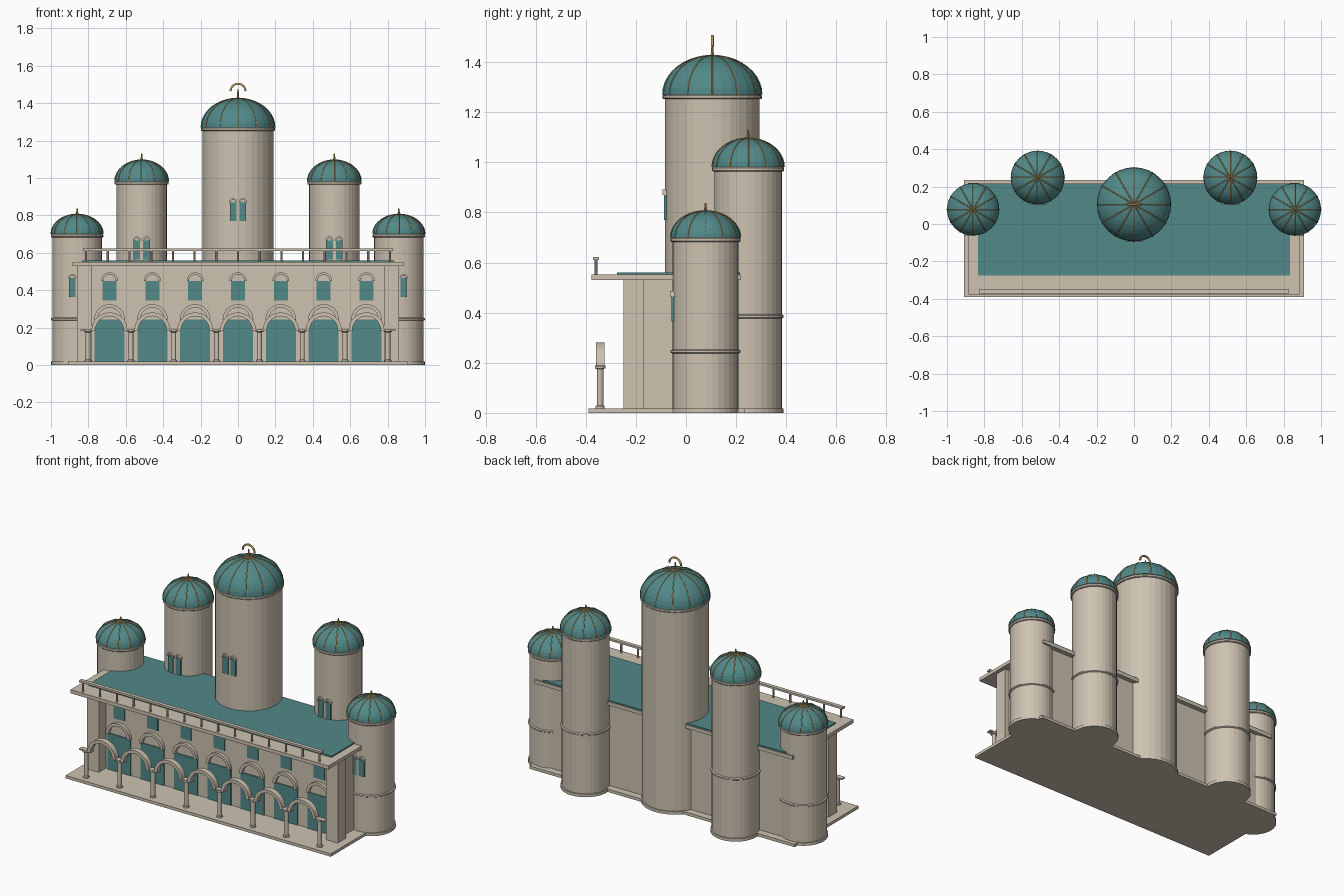
import bpy, bmesh, math
from math import pi, sin, cos

cube = bpy.data.objects.get("Cube")
if cube:
    bpy.data.objects.remove(cube, do_unlink=True)


def material(name, rgb):
    m = bpy.data.materials.new(name)
    m.use_nodes = True
    m.diffuse_color = (*rgb, 1)
    m.node_tree.nodes["Principled BSDF"].inputs["Base Color"].default_value = (*rgb, 1)
    return m


STONE = material("pale_stone", (0.61, 0.54, 0.44))
TEAL = material("teal", (0.085, 0.25, 0.25))
GOLD = material("gold", (0.56, 0.34, 0.12))


def finish(name, bm, mat):
    bmesh.ops.recalc_face_normals(bm, faces=bm.faces)
    mesh = bpy.data.meshes.new(name)
    bm.to_mesh(mesh)
    bm.free()
    mesh.materials.append(mat)
    ob = bpy.data.objects.new(name, mesh)
    bpy.context.collection.objects.link(ob)
    return ob


def box(name, x, y, z, mat=STONE):
    """Box from (min, max) ranges on each axis."""
    bm = bmesh.new()
    bmesh.ops.create_cube(bm, size=1)
    for v in bm.verts:
        v.co = [r[0] + (c + 0.5) * (r[1] - r[0]) for r, c in zip((x, y, z), v.co)]
    return finish(name, bm, mat)


def lathe(name, x, y, profile, mat=STONE, sides=32):
    """Turned solid from (radius, height) points, closed at both ends."""
    bm = bmesh.new()
    rings = [[bm.verts.new((x + r * sin(2 * pi * i / sides), y + r * cos(2 * pi * i / sides), z))
              for i in range(sides)] for r, z in profile]
    for a, b in zip(rings, rings[1:]):
        for i in range(sides):
            j = (i + 1) % sides
            bm.faces.new((a[i], a[j], b[j], b[i]))
    bm.faces.new(rings[0])
    bm.faces.new(rings[-1])
    return finish(name, bm, mat)


def arch(name, x, z, inner, outer, y, steps=16):
    """Half-round band facing the front, y is a (front, back) range."""
    bm = bmesh.new()
    rows = []
    for i in range(steps + 1):
        a = pi * i / steps
        rows.append([bm.verts.new((x + r * cos(a), d, z + r * sin(a)))
                     for r, d in ((inner, y[0]), (outer, y[0]), (outer, y[1]), (inner, y[1]))])
    for a, b in zip(rows, rows[1:]):
        for i in range(4):
            j = (i + 1) % 4
            bm.faces.new((a[i], a[j], b[j], b[i]))
    bm.faces.new(rows[0])
    bm.faces.new(rows[-1])
    return finish(name, bm, STONE)


def tubes(name, paths, radius, mat):
    cu = bpy.data.curves.new(name, "CURVE")
    cu.dimensions = "3D"
    cu.bevel_depth = radius
    cu.bevel_resolution = 1
    cu.use_fill_caps = True
    for path in paths:
        s = cu.splines.new("POLY")
        s.points.add(len(path) - 1)
        for p, co in zip(s.points, path):
            p.co = (*co, 1)
    cu.materials.append(mat)
    ob = bpy.data.objects.new(name, cu)
    bpy.context.collection.objects.link(ob)


def tower(name, x, y, r, top, dome_r, dome_h, tip, sill, band=None):
    # Shaft, footing, cornice and optional band
    lathe(name + "_shaft", x, y, [(r, 0), (r, top)])
    lathe(name + "_footing", x, y, [(r + 0.007, 0), (r + 0.007, 0.018)])
    lathe(name + "_cornice", x, y, [(dome_r - 0.004, top - 0.012), (dome_r, top - 0.008),
                                    (dome_r, top + 0.002), (dome_r - 0.004, top + 0.006)])
    if band:
        lathe(name + "_band", x, y, [(r, band - 0.008), (r + 0.007, band - 0.004),
                                     (r + 0.007, band + 0.004), (r, band + 0.008)])
    # Dome with gold ribs and spike
    base = top + 0.006
    arc = [(dome_r * cos(pi / 2 * i / 10), base + dome_h * sin(pi / 2 * i / 10)) for i in range(11)]
    arc[-1] = (0.002, arc[-1][1])
    lathe(name + "_dome", x, y, arc, TEAL)
    ribs = [[(x + q * sin(k * pi / 6), y + q * cos(k * pi / 6), z) for q, z in arc] for k in range(12)]
    tubes(name + "_ribs", ribs, 0.0027, GOLD)
    lathe(name + "_spike", x, y, [(0.007, base + dome_h - 0.005), (0.003, tip)], GOLD, 8)
    # Paired front windows with hoods
    for s in (-1, 1):
        wx, front = x + s * 0.026, y - r
        box(name + "_window", (wx - 0.018, wx + 0.018), (front - 0.003, front + 0.006),
            (sill, sill + 0.1), TEAL)
        arch(name + "_window_hood", wx, sill + 0.1, 0.013, 0.022, (front - 0.009, front + 0.012), 10)


# Main hall
box("base_slab", (-0.91, 0.91), (-0.39, 0.235), (0, 0.018))
box("hall_body", (-0.83, 0.83), (-0.18, 0.19), (0.01, 0.535))
box("roof_slab", (-0.885, 0.885), (-0.378, 0.22), (0.53, 0.552))
box("roof_deck", (-0.835, 0.835), (-0.275, 0.215), (0.55, 0.56), TEAL)
for s in (-1, 1):
    box("corner_pilaster", sorted((s * 0.78, s * 0.86)), (-0.25, -0.17), (0.01, 0.535))

# Towers
tower("centre_tower", 0, 0.105, 0.189, 1.264, 0.198, 0.157, 1.475, 0.77)
for s, side in ((1, "left"), (-1, "right")):
    tower(side + "_middle_tower", s * 0.515, 0.248, 0.135, 0.976, 0.144, 0.115, 1.13, 0.565, 0.385)
    tower(side + "_outer_tower", s * 0.86, 0.078, 0.132, 0.694, 0.14, 0.107, 0.838, 0.365, 0.245)

# Crescent on the centre dome
tubes("crescent_finial", [[(0.04 * cos(pi * i / 14), 0.105, 1.464 + 0.04 * sin(pi * i / 14))
                           for i in range(15)]], 0.006, GOLD)

# Facade bays and arcade arches
PITCH = 0.229
for i in range(-3, 4):
    x = i * PITCH
    box("door", (x - 0.08, x + 0.08), (-0.186, -0.178), (0.018, 0.243), TEAL)
    arch("door_hood", x, 0.243, 0.064, 0.082, (-0.2, -0.175))
    box("upper_window", (x - 0.037, x + 0.037), (-0.186, -0.178), (0.345, 0.45), TEAL)
    arch("window_hood", x, 0.45, 0.033, 0.045, (-0.195, -0.175))
    arch("arcade_arch", x, 0.185, 0.076, 0.096, (-0.36, -0.325))

# Arcade columns
for i in range(8):
    x = (i - 3.5) * PITCH
    lathe("arcade_column", x, -0.343, [(0.018, 0.015), (0.018, 0.027), (0.013, 0.03), (0.013, 0.175),
                                       (0.021, 0.178), (0.021, 0.19)], sides=12)
    box("arch_springer", (x - 0.04, x + 0.04), (-0.358, -0.327), (0.183, 0.191))

# Roof railing
box("railing_bar", (-0.83, 0.83), (-0.371, -0.348), (0.61, 0.622))
for i in range(15):
    lathe("railing_post", (i - 7) * 0.116, -0.3595, [(0.006, 0.55), (0.006, 0.612)], sides=8)
